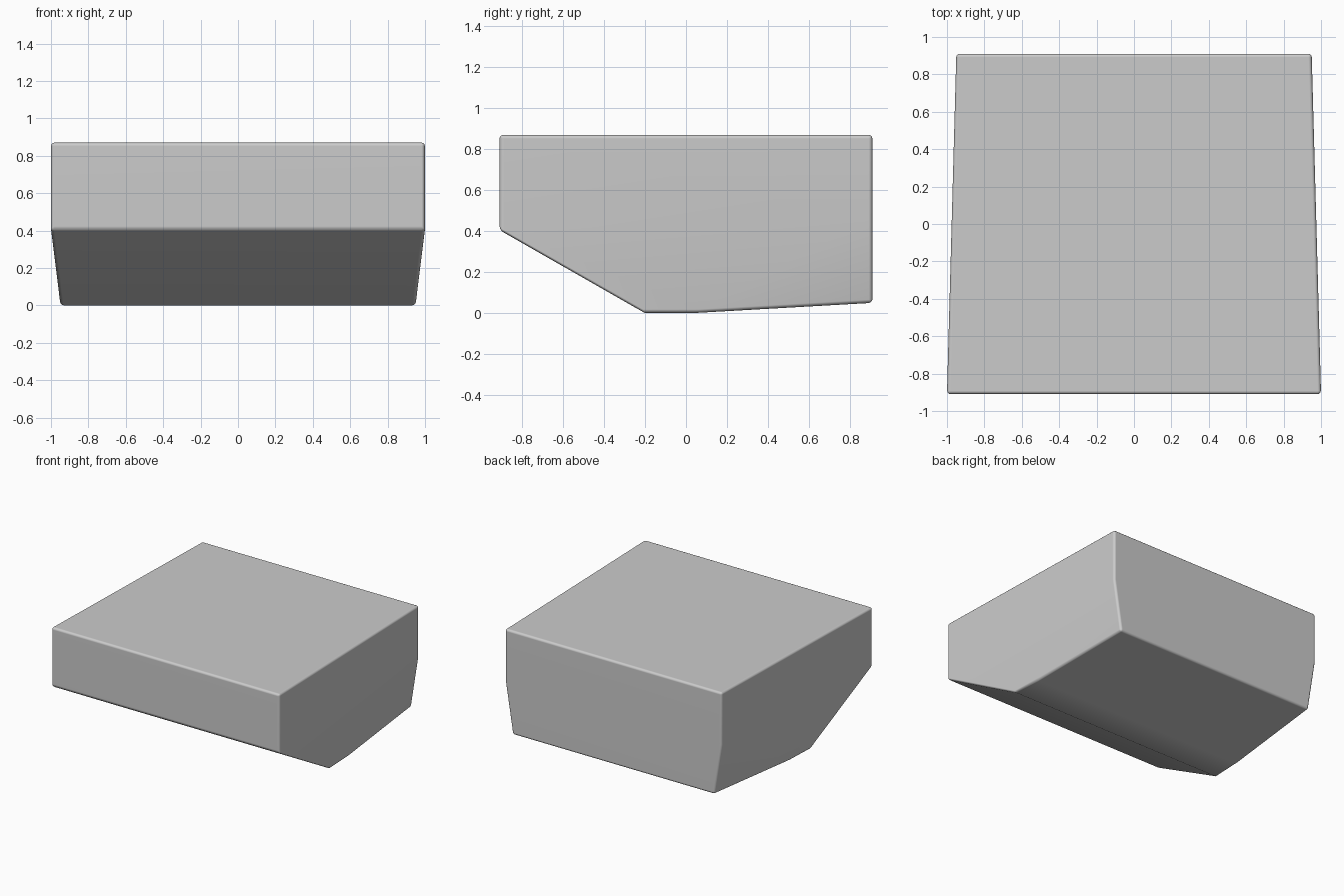
import bpy
import bmesh
import math

if "Cube" in bpy.data.objects:
    bpy.data.objects.remove(bpy.data.objects["Cube"])

# Right-hand outline of the block, front top -> under -> back top
outline = [
    (1.00, -0.91, 0.87), (1.00, -0.91, 0.405), (0.95, -0.20, 0.0),
    (0.94, 0.03, 0.0), (0.885, 0.91, 0.05), (0.95, 0.91, 0.46),
    (0.95, 0.91, 0.87),
]
# Side panels as outline indices: upper wall, lower wall, rear tuck-in
panels = [(0, 1, 5, 6), (1, 2, 3, 5), (3, 4, 5)]

bm = bmesh.new()
right = [bm.verts.new(p) for p in outline]
left = [bm.verts.new((-x, y, z)) for x, y, z in outline]

# Both sides
for side in (right, left):
    for panel in panels:
        bm.faces.new([side[i] for i in panel])

# Front, slope, bottom, back and top spanning between the sides
n = len(outline)
for i in range(n):
    j = (i + 1) % n
    bm.faces.new((right[i], right[j], left[j], left[i]))
bmesh.ops.recalc_face_normals(bm, faces=bm.faces[:])

mesh = bpy.data.meshes.new("tapered_block")
bm.to_mesh(mesh)
bm.free()
block = bpy.data.objects.new("tapered_block", mesh)
bpy.context.collection.objects.link(block)
bpy.context.view_layer.objects.active = block
block.select_set(True)

# Small rounded edges on the sharp corners only
bevel = block.modifiers.new("rounded_edges", 'BEVEL')
bevel.width = 0.018
bevel.segments = 3
bevel.limit_method = 'ANGLE'
bevel.angle_limit = math.radians(35)
bpy.ops.object.modifier_apply(modifier=bevel.name)
bpy.ops.object.shade_smooth_by_angle(angle=math.radians(35))

# Keep the large panels flat-looking
weighted = block.modifiers.new("flat_panels", 'WEIGHTED_NORMAL')
weighted.keep_sharp = True
